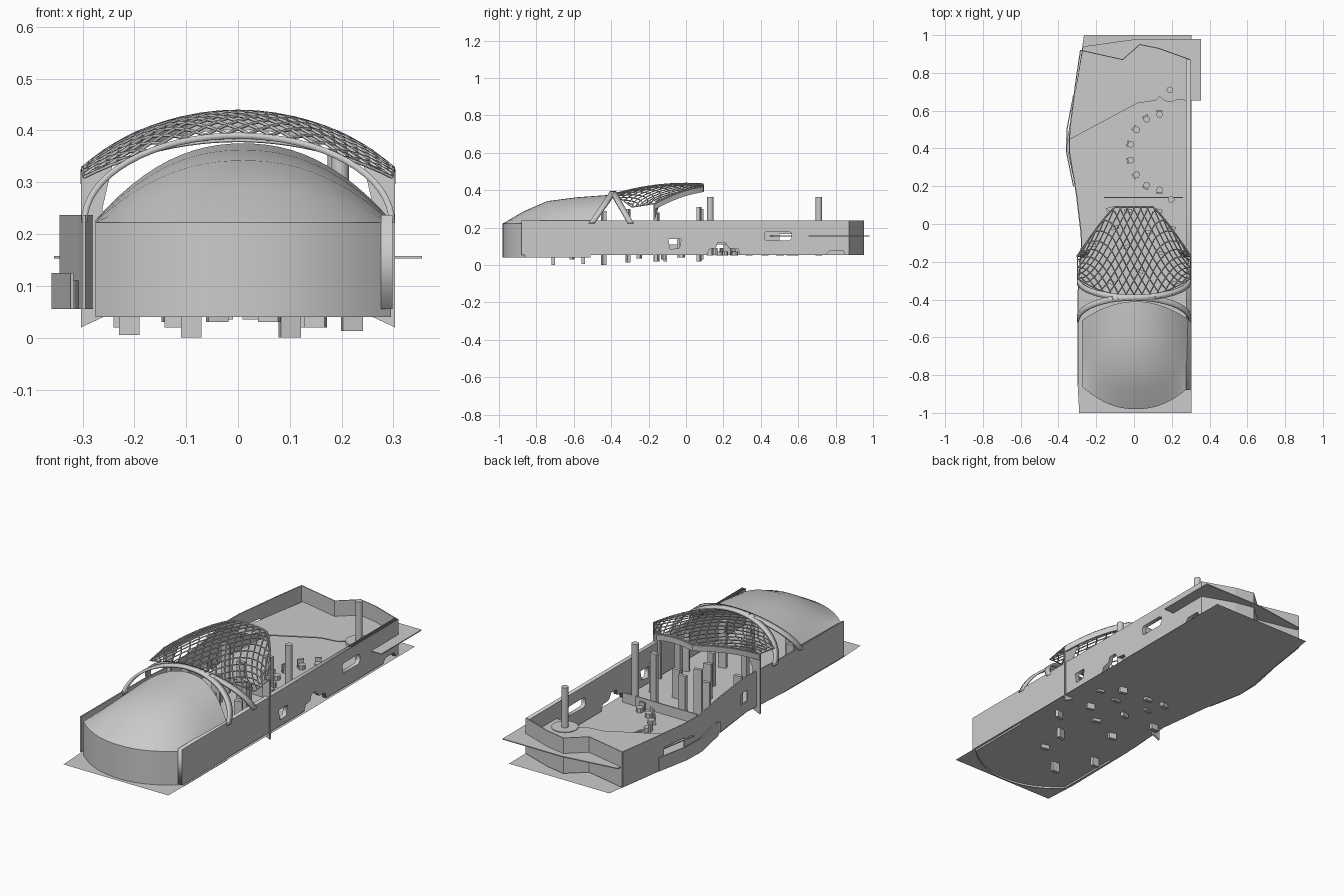
import bpy, bmesh, math
from mathutils import Vector

if "Cube" in bpy.data.objects:
    bpy.data.objects.remove(bpy.data.objects["Cube"])

FLOOR, DECK, RIM = 0.05, 0.155, 0.237


def add_mesh(name, verts, faces, thick=0.0):
    me = bpy.data.meshes.new(name)
    me.from_pydata([tuple(v) for v in verts], [], faces)
    bm = bmesh.new()
    bm.from_mesh(me)
    bmesh.ops.remove_doubles(bm, verts=bm.verts, dist=1e-5)
    bmesh.ops.recalc_face_normals(bm, faces=bm.faces)
    bm.to_mesh(me)
    bm.free()
    ob = bpy.data.objects.new(name, me)
    bpy.context.collection.objects.link(ob)
    if thick:
        m = ob.modifiers.new("thickness", "SOLIDIFY")
        m.thickness, m.offset = thick, 0
    return ob


def plate(name, outline, z, thick=0.0):
    return add_mesh(name, [(x, y, z) for x, y in outline], [list(range(len(outline)))], thick)


def band(name, path, a, b, thick):
    # flat strip running along a path between offsets a and b
    a, b, n = Vector(a), Vector(b), len(path)
    vs = [Vector(p) + a for p in path] + [Vector(p) + b for p in path]
    return add_mesh(name, vs, [(i, i + 1, n + i + 1, n + i) for i in range(n - 1)], thick)


def box(name, x0, x1, y0, y1, z0, z1, rot=0.0):
    c = Vector(((x0 + x1) / 2, (y0 + y1) / 2, (z0 + z1) / 2))
    hx, hy, hz = (x1 - x0) / 2, (y1 - y0) / 2, (z1 - z0) / 2
    vs = [(sx * hx, sy * hy, sz * hz) for sx in (-1, 1) for sy in (-1, 1) for sz in (-1, 1)]
    fs = [(0, 1, 3, 2), (4, 6, 7, 5), (0, 4, 5, 1), (2, 3, 7, 6), (0, 2, 6, 4), (1, 5, 7, 3)]
    ob = add_mesh(name, vs, fs)
    ob.location, ob.rotation_euler = c, (0, 0, rot)
    return ob


def cylinder(name, x, y, r, z0, z1, sides=16):
    bpy.ops.mesh.primitive_cylinder_add(vertices=sides, radius=r, depth=z1 - z0,
                                        location=(x, y, (z0 + z1) / 2))
    ob = bpy.context.object
    ob.name = name
    bpy.ops.object.shade_smooth_by_angle()
    return ob


def smooth(ob, angle=30):
    bpy.ops.object.select_all(action="DESELECT")
    ob.select_set(True)
    bpy.context.view_layer.objects.active = ob
    bpy.ops.object.shade_smooth_by_angle(angle=math.radians(angle))


# main floor and raised rear deck
plate("main_floor", [(-.29, -1), (.305, -1), (.305, 1), (-.265, 1), (-.275, .93), (-.345, .48),
                     (-.355, .4), (-.31, .19), (-.275, -.1), (-.295, -.4), (-.3, -.82)], FLOOR)
plate("rear_deck", [(-.355, .44), (-.27, .94), (.02, .98), (.355, .98), (.355, .655), (.27, .655),
                    (.2, .66), (.14, .68), (.115, .655), (.09, .65), (.02, .64)], DECK, .005)

# right wall with windows cut as inner outlines (y, z)
cu = bpy.data.curves.new("right_wall", "CURVE")
cu.dimensions, cu.fill_mode, cu.extrude = "2D", "BOTH", .011
loops = [
    [(-.88, .055), (.11, .055), (.125, .085), (.16, .09), (.17, .12), (.21, .12), (.23, .09),
     (.28, .085), (.29, .055), (.75, .055), (.77, .078), (.84, .078), (.85, .055), (.87, .055),
     (.87, RIM), (-.88, RIM)],
    [(-.085, .085), (-.035, .09), (-.025, .14), (-.095, .14)],
    [(.42, .14), (.43, .13), (.55, .13), (.565, .145), (.565, .17), (.55, .18), (.43, .18), (.42, .17)]]
for lp in loops:
    s = cu.splines.new("POLY")
    s.points.add(len(lp) - 1)
    for p, (y, z) in zip(s.points, lp):
        p.co = (y, z, 0, 1)
    s.use_cyclic_u = True
wall = bpy.data.objects.new("right_wall", cu)
bpy.context.collection.objects.link(wall)
wall.rotation_euler = (math.pi / 2, 0, math.pi / 2)
wall.location.x = .287
wall.select_set(True)
bpy.context.view_layer.objects.active = wall
bpy.ops.object.convert(target="MESH")

# bent left wall in three height rows, skipping window cells
path = [(-.297, -.85), (-.295, -.35), (-.277, -.1), (-.281, -.04), (-.305, .16), (-.318, .24),
        (-.342, .38), (-.34, .5), (-.322, .64), (-.307, .76), (-.283, .92)]
rows = [.055, .11, .165, RIM]
n = len(path)
verts = [(x, y, z) for z in rows for x, y in path]
holes = {(1, 2), (0, 4), (1, 7)}
add_mesh("left_wall", verts, [(r * n + i, r * n + i + 1, (r + 1) * n + i + 1, (r + 1) * n + i)
                              for r in range(3) for i in range(n - 1) if (r, i) not in holes], .006)
band("left_ledge", [(-.32, .2, .055), (-.357, .38, .055), (-.355, .5, .055), (-.32, .68, .055)],
     (0, 0, 0), (0, 0, .07), .006)

# folded rear wall
band("rear_wall", [(-.283, .92, 0), (-.06, .87, 0), (.03, .95, 0), (.13, .93, 0), (.298, .87, 0)],
     (0, 0, .055), (0, 0, RIM), .005)

# domed nose: front wall, then roof rows sweeping back
N = 24
rings = []
for t, h in [(-2, 0), (-1, 0), (0, .0), (.2, .065), (.42, .118), (.7, .137), (1, .148)]:
    ring = []
    for i in range(N + 1):
        u = -1 + 2 * i / N
        front = -.98 + .12 * abs(u) ** 2.2
        back = -.41 - .1 * u * u
        tt = max(t, 0)
        y = front + (back - front) * tt
        z = .04 if t == -2 else (.13 if t == -1 else .222 + .005 * tt + h * (1 - abs(u) ** 2.2))
        ring.append((.01 + .285 * u, y, z))
    rings.append(ring)
M = N + 1
verts = [p for r in rings for p in r]
faces = [(r * M + i, r * M + i + 1, (r + 1) * M + i + 1, (r + 1) * M + i)
         for r in range(len(rings) - 1) for i in range(N)]
for i in (0, N):
    side = [rings[k][i] for k in range(2, len(rings))]
    low = [(x, y, .04) for x, y, z in side]
    b = len(verts)
    k = len(side)
    verts += side + low
    faces += [(b + j, b + j + 1, b + k + j + 1, b + k + j) for j in range(k - 1)]
smooth(add_mesh("nose_shell", verts, faces), 35)

# pair of tilted arches meeting above the nose
for name, yb in (("front_arch", -.505), ("rear_arch", -.295)):
    arc = []
    for i in range(33):
        a = math.pi * i / 32
        s = math.sin(a)
        arc.append((.297 * math.cos(a), yb + (-.39 - yb) * s, .222 + .168 * s))
    smooth(band(name, arc, (0, -.016, 0), (0, .016, 0), .012), 40)


# lattice canopy surface: u across, v from the arch to the rear edge
def canopy(u, v):
    a = abs(u)
    fx, fy = .297 * u, -.29 - .095 * (1 - u * u)
    if a < .4:
        rx, ry = .25 * u, .09
    else:
        k = (a - .4) / .6
        rx, ry = math.copysign(.1 + .2 * k, u), .09 - .26 * k ** 1.15
    x, y = fx + (rx - fx) * v, fy + (ry - fy) * v
    return Vector((x, y, .437 - .38 * y * y - 1.08 * x * x))


cu = bpy.data.curves.new("canopy_lattice", "CURVE")
cu.dimensions, cu.bevel_depth, cu.bevel_resolution = "3D", .0032, 0


def strand(pts):
    s = cu.splines.new("POLY")
    s.points.add(len(pts) - 1)
    for p, q in zip(s.points, pts):
        p.co = (*q, 1)


for d in (-1, 1):
    for k in range(-13, 14):
        pts = [canopy(k / 7 + d * .9 * (j / 16 - .5), j / 16) for j in range(17)
               if abs(k / 7 + d * .9 * (j / 16 - .5)) <= 1.001]
        if len(pts) > 1:
            strand(pts)
for v in (0, 1):
    strand([canopy(-1 + i / 12, v) for i in range(25)])
for u in (-1, 1):
    strand([canopy(u, 0), canopy(u, 1)])
lat = bpy.data.objects.new("canopy_lattice", cu)
bpy.context.collection.objects.link(lat)

# rear canopy beam and its side posts
band("canopy_beam", [canopy(-1 + i / 15, 1) for i in range(31)], (0, 0, -.032), (0, 0, -.004), .01)
for s in (-1, 1):
    add_mesh("canopy_post", [(s * .303, -.17, .02), (s * .26, -.17, .04), (s * .262, -.17, .25),
                             (s * .24, -.14, .345), (s * .303, -.17, .33)], [(0, 1, 2, 3, 4)], .01)

# tall columns, round platform and low screen
cylinder("rear_column", .19, .71, .017, FLOOR, .365)
cylinder("middle_column", .197, .13, .017, FLOOR, .365)
cylinder("round_platform", .19, .71, .063, DECK - .01, DECK + .006, 32)
box("low_screen", -.16, .26, .137, .143, FLOOR, .1)

# half circle of seats
for i in range(8):
    a = math.radians(95 + 170 * i / 7)
    x, y = .15 + .17 * math.cos(a), .38 + .2 * math.sin(a)
    cylinder("seat", x, y, .018, FLOOR, FLOOR + .022, 8)
    bx, by = x + .018 * math.cos(a), y + .018 * math.sin(a)
    box("seat_back", bx - .004, bx + .004, by - .016, by + .016, FLOOR, FLOOR + .042, a)

# standing panels under the canopy and nose, reaching through the floor (x, y, base, top)
panels = [(.13, .07, .02, .31), (-.03, .07, .035, .24), (-.126, .08, .03, .3), (.15, -.155, .02, .28),
          (-.22, -.11, .02, .22), (-.04, -.12, .03, .23), (.06, -.61, .03, .2), (-.09, -.71, 0, .2),
          (.1, -.44, .0, .29), (-.12, -.31, .02, .3), (-.21, -.55, .005, .21), (.22, -.31, .013, .25),
          (.03, -.25, .035, .22), (.08, -.04, .04, .2), (-.1, -.02, .04, .19), (.2, -.02, .04, .2)]
for i, (x, y, z0, z1) in enumerate(panels):
    box("panel", x - .02, x + .02, y - .009, y + .009, z0, z1, .25 * ((i % 3) - 1))
